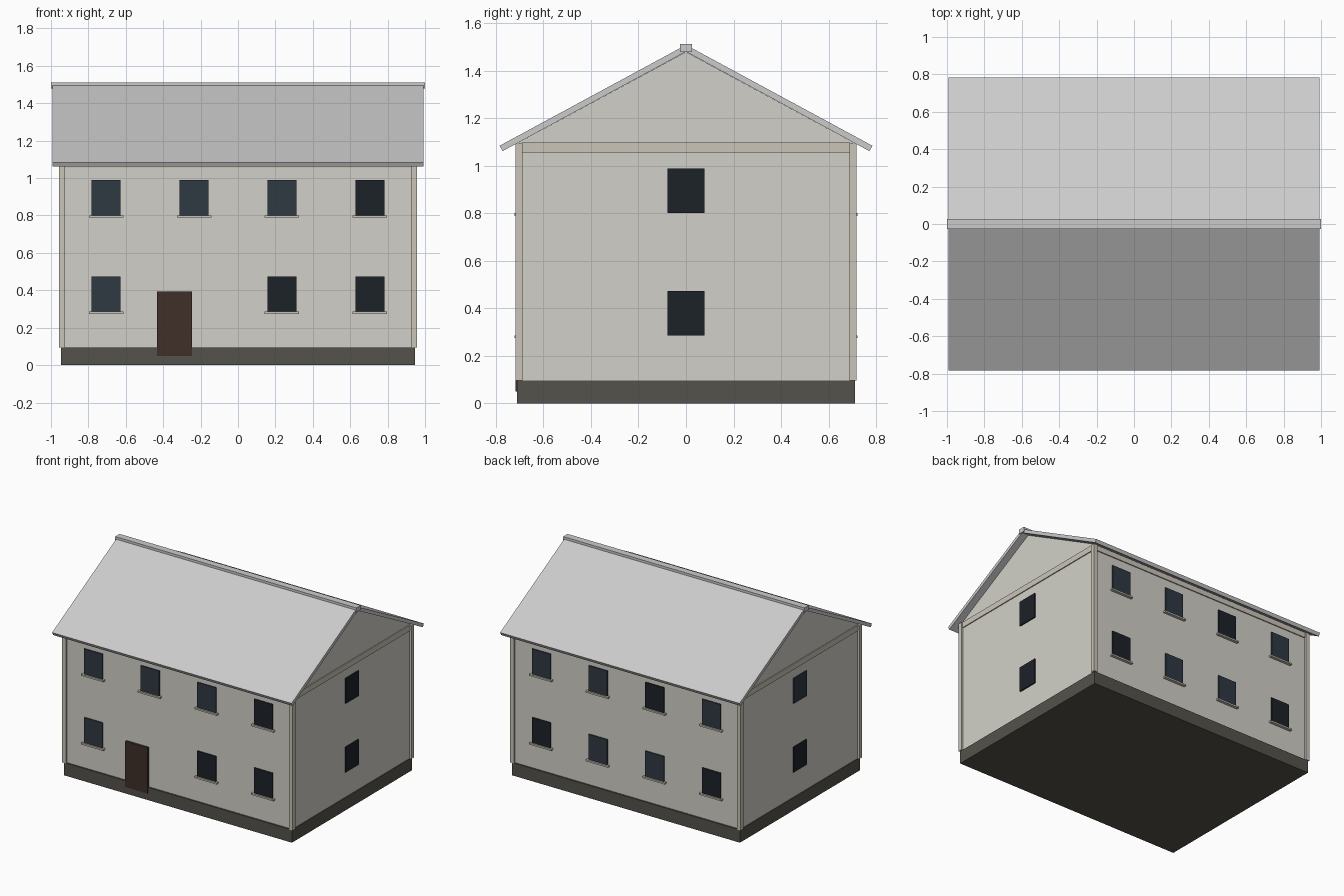
import bpy

if "Cube" in bpy.data.objects:
    bpy.data.objects.remove(bpy.data.objects["Cube"])


def material(name, c):
    m = bpy.data.materials.new(name)
    m.diffuse_color = (*c, 1)
    m.use_nodes = True
    m.node_tree.nodes["Principled BSDF"].inputs["Base Color"].default_value = m.diffuse_color
    return m


WALL = material("plaster", (0.64, 0.63, 0.58))
TRIM = material("trim", (0.60, 0.56, 0.48))
STONE = material("stone", (0.09, 0.085, 0.07))
GLASS = material("glass", (0.028, 0.04, 0.055))
DARK = material("dark_glass", (0.012, 0.016, 0.022))
WOOD = material("wood", (0.05, 0.028, 0.02))


def mesh(name, verts, faces, mat=None):
    me = bpy.data.meshes.new(name)
    me.from_pydata(verts, [], faces)
    ob = bpy.data.objects.new(name, me)
    bpy.context.collection.objects.link(ob)
    if mat:
        me.materials.append(mat)
    return ob


def prism(name, profile, hx, mat=None):
    """Extrude a counter-clockwise (y, z) profile from -hx to hx."""
    n = len(profile)
    verts = [(x, y, z) for x in (-hx, hx) for y, z in profile]
    faces = [tuple(reversed(range(n))), tuple(range(n, 2 * n))]
    faces += [(i, (i + 1) % n, n + (i + 1) % n, n + i) for i in range(n)]
    return mesh(name, verts, faces, mat)


def box(name, x0, x1, y0, y1, z0, z1, mat=None):
    x0, x1 = sorted((x0, x1))
    y0, y1 = sorted((y0, y1))
    ob = prism(name, [(y0, z0), (y1, z0), (y1, z1), (y0, z1)], (x1 - x0) / 2, mat)
    ob.location.x = (x0 + x1) / 2
    return ob


WX, WY = 0.94, 0.70

# Plinth and gabled wall body
box("plinth", -0.946, 0.946, -0.712, 0.712, 0, 0.095, STONE)
prism("walls", [(-WY, 0.05), (WY, 0.05), (WY, 1.10), (0, 1.479), (-WY, 1.10)], WX, WALL)

# Corner boards and frieze bands under the roof
for sx in (-1, 1):
    for sy in (-1, 1):
        box("corner_board", sx * 0.926, sx * 0.956, sy * 0.687, sy * 0.717, 0.095, 1.093, TRIM)
    box("gable_band", sx * 0.93, sx * 0.947, -0.69, 0.69, 1.055, 1.098, TRIM)
for sy in (-1, 1):
    box("eave_band", -0.93, 0.93, sy * 0.69, sy * 0.708, 1.055, 1.094, TRIM)

# Roof slopes and ridge cap
for s, side in ((-1, "front"), (1, "back")):
    prof = [(0, 1.480), (s * 0.772, 1.061), (s * 0.784, 1.084), (0, 1.508)]
    prism(side + "_roof", prof if s > 0 else prof[::-1], 0.993)
box("ridge_cap", -1, 1, -0.026, 0.026, 1.478, 1.512)

# Long-side windows with sills; L = light glass, D = dark glass, "-" = none
ROWS = {(-1, 0.80): "LLLD", (-1, 0.285): "L-DD", (1, 0.80): "LDLL", (1, 0.285): "DLLD"}
for (s, z), row in ROWS.items():
    for i, kind in enumerate(row):
        if kind == "-":
            continue
        x = -0.705 + 0.47 * i
        box("window", x - 0.077, x + 0.077, s * 0.69, s * 0.709, z, z + 0.19,
            GLASS if kind == "L" else DARK)
        box("window_sill", x - 0.092, x + 0.092, s * 0.69, s * 0.721, z - 0.011, z + 0.001, TRIM)

# Gable windows
for s, kinds in ((-1, "DL"), (1, "DD")):
    for z, kind in zip((0.285, 0.80), kinds):
        box("gable_window", s * 0.93, s * 0.949, -0.078, 0.078, z, z + 0.188,
            GLASS if kind == "L" else DARK)

# Front door
box("door", -0.433, -0.247, -0.717, -0.69, 0.05, 0.393, WOOD)
